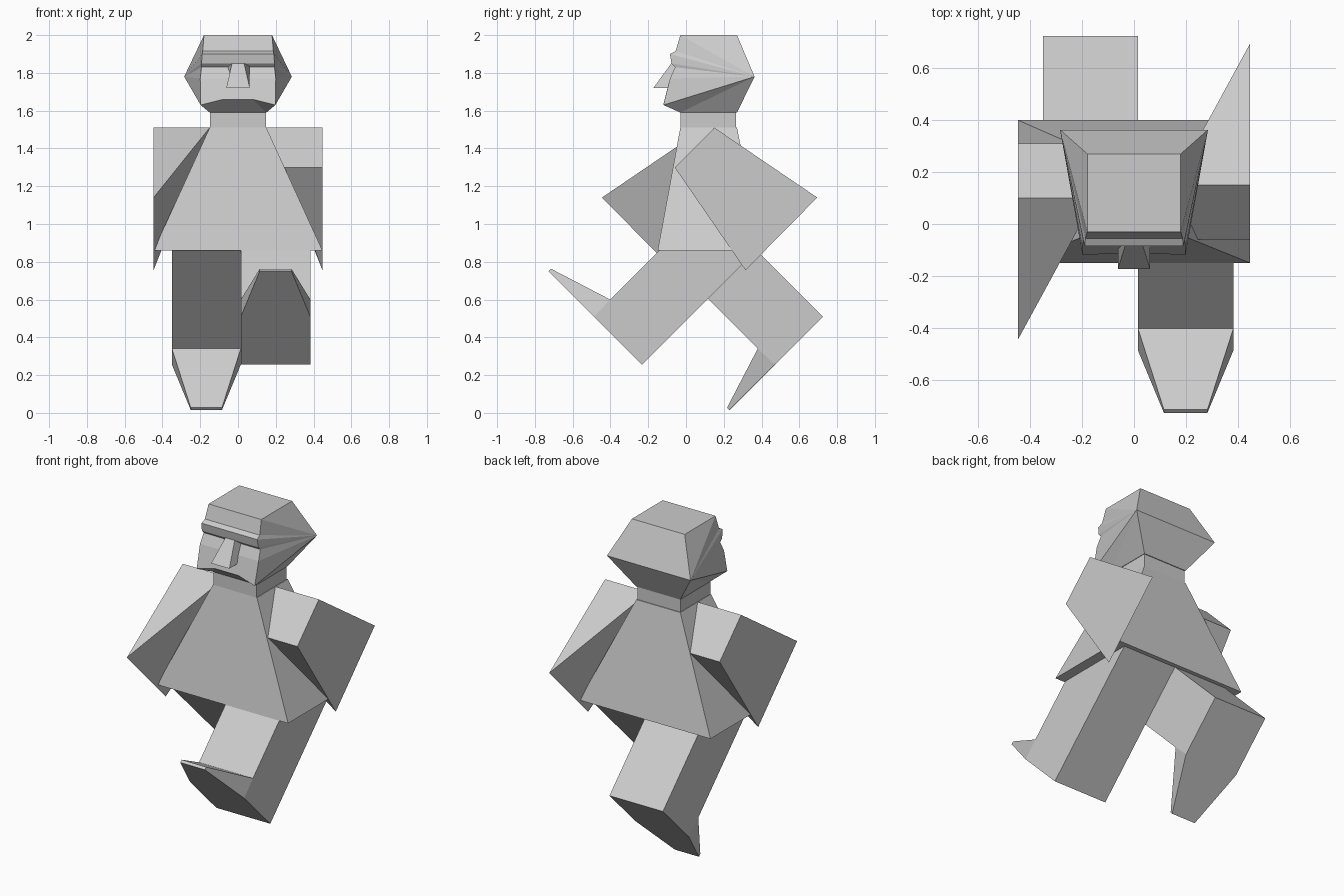
import bpy, bmesh
from math import sqrt

if "Cube" in bpy.data.objects:
    bpy.data.objects.remove(bpy.data.objects["Cube"])

H = sqrt(0.5)


def build(name, verts, faces):
    """Flat-shaded closed mesh with outward normals."""
    bm = bmesh.new()
    vs = [bm.verts.new(v) for v in verts]
    for f in faces:
        bm.faces.new([vs[i] for i in f])
    bmesh.ops.recalc_face_normals(bm, faces=bm.faces)
    me = bpy.data.meshes.new(name)
    bm.to_mesh(me)
    bm.free()
    ob = bpy.data.objects.new(name, me)
    bpy.context.collection.objects.link(ob)
    return ob


def loft(name, rings):
    """Skin a stack of equal-length rings and cap both ends."""
    n = len(rings[0])
    verts = [p for r in rings for p in r]
    faces = [list(range(n)), list(range(len(verts) - n, len(verts)))]
    for k in range(len(rings) - 1):
        for i in range(n):
            a, b = k * n + i, k * n + (i + 1) % n
            faces.append([a, b, b + n, a + n])
    return build(name, verts, faces)


def rect(hx, y0, y1, z):
    return [(-hx, y0, z), (hx, y0, z), (hx, y1, z), (-hx, y1, z)]


# Tunic and neck
loft("tunic", [rect(.447, -.15, .40, .86), rect(.15, -.03, .27, 1.51)])
loft("neck", [rect(.147, -.03, .265, 1.50), rect(.147, -.03, .265, 1.60)])


# Swinging arms: wedges running out to a sharp rear edge
def arm(name, side):
    def p(x, y, z):
        return (side * x, .125 + side * (y - .125), z)
    verts = [p(.447, .15, 1.51), p(.447, .695, 1.14), p(.447, .315, .755), p(.447, -.06, 1.30),
             p(.15, .15, 1.51), p(.245, -.06, 1.30)]
    build(name, verts, [[0, 1, 2, 3], [0, 3, 5, 4], [0, 4, 1], [3, 2, 5], [4, 5, 2, 1]])


arm("right_arm", 1)
arm("left_arm", -1)


# Striding legs with tapered feet, drawn as (sole, shin) coordinates from the heel
def leg(name, x0, x1, heel, d, u):
    def st(s, t):
        return heel[0] + s * d[0] + t * u[0], heel[1] + s * d[1] + t * u[1]

    def hip(s):
        return st(s, (.865 - heel[1] - s * d[1]) / u[1])
    side = [st(0, 0), st(.36, 0), st(.364, .124), hip(.364), hip(0)]
    toe = [st(.70, 0), st(.70, .018)]
    verts = [(x0, *q) for q in side] + [(x1, *q) for q in side]
    verts += [(x0 + .10, *q) for q in toe] + [(x1 - .10, *q) for q in toe]
    build(name, verts, [[0, 1, 2, 3, 4], [5, 6, 7, 8, 9], [3, 4, 9, 8], [4, 0, 5, 9],
                        [2, 3, 8, 7], [0, 1, 10, 12, 6, 5], [1, 2, 11, 10],
                        [6, 7, 13, 12], [2, 7, 13, 11], [10, 11, 13, 12]])


leg("right_leg", .015, .383, (-.232, .255), (-H, H), (H, H))
leg("left_leg", -.35, .015, (.725, .51), (-H, -H), (-H, H))

# Head: face profile rows (half width, y, z), then rear and chin points
rows = [(.18, -.03, 2.0), (.187, -.055, 1.915), (.19, -.085, 1.90), (.193, -.077, 1.85),
        (.193, -.058, 1.83), (.2, -.085, 1.77), (.198, -.12, 1.63)]
extra = [(.18, .27, 2.0), (.285, .363, 1.78), (.15, .27, 1.59), (.15, -.03, 1.59), (.08, -.113, 1.66)]
pts = rows + extra
N = len(pts)
verts = [(-x, y, z) for x, y, z in pts] + pts
TB, MB, BB, BF, MO = range(7, 12)
faces = [[i, i + 1, i + 1 + N, i + N] for i in range(5)]
faces += [[5, 6, MO, MO + N, 6 + N, 5 + N], [MO, BF, BF + N, MO + N]]
faces += [[a, b, b + N, a + N] for a, b in ((0, TB), (TB, MB), (MB, BB), (BB, BF))]
for o in (0, N):
    faces += [[MB + o, i + o, i + 1 + o] for i in range(6)]
    faces += [[MB + o, TB + o, o], [6 + o, MB + o, BF + o], [MB + o, BB + o, BF + o], [6 + o, MO + o, BF + o]]
build("head", verts, faces)

# Nose
loft("nose", [[(-.062, -.173, 1.72), (.062, -.173, 1.72), (.062, -.06, 1.72), (-.062, -.06, 1.72)],
              [(-.032, -.078, 1.85), (.032, -.078, 1.85), (.06, -.05, 1.85), (-.06, -.05, 1.85)]])
